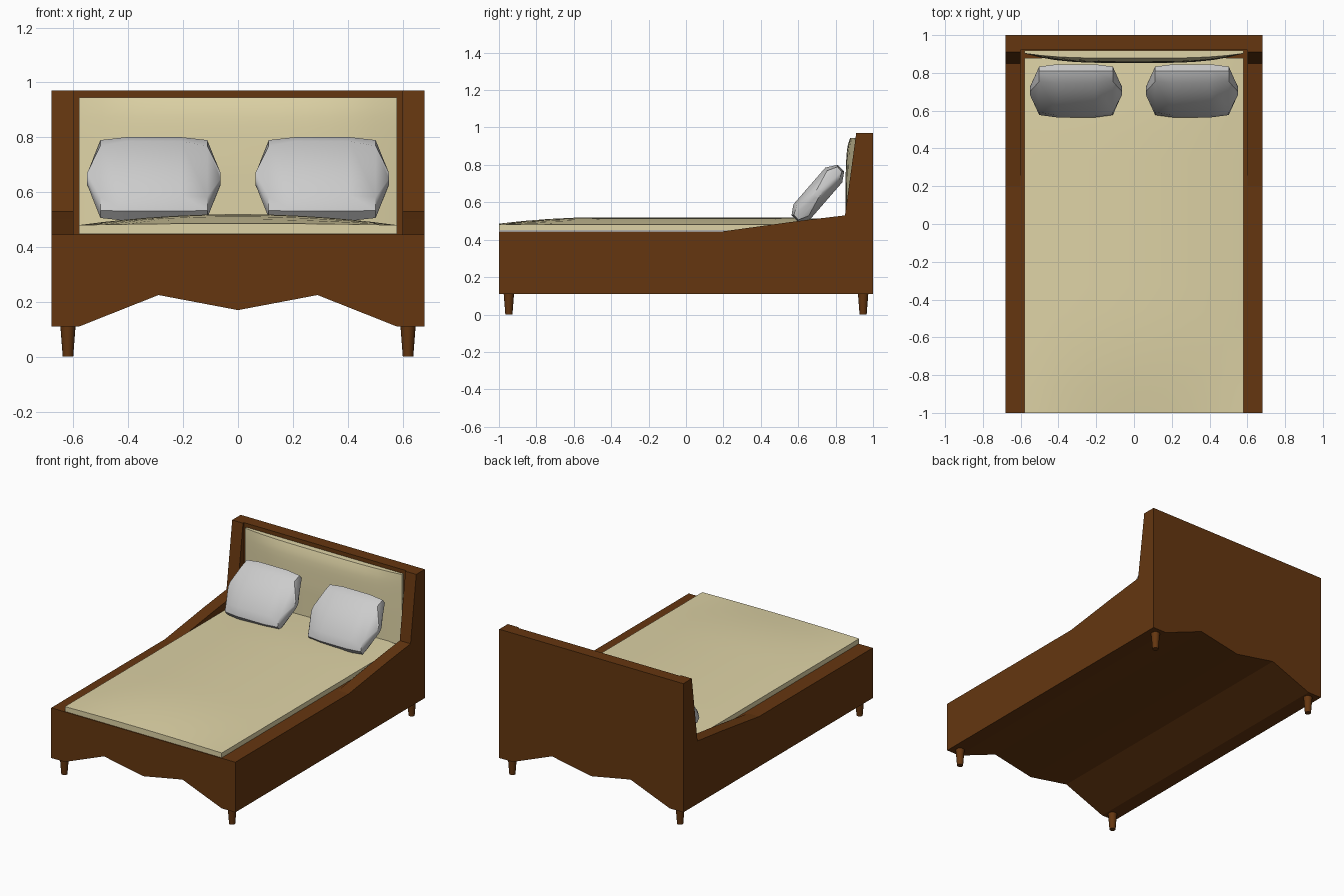
import bpy, bmesh, math
from mathutils import Vector, Matrix

if "Cube" in bpy.data.objects:
    bpy.data.objects.remove(bpy.data.objects["Cube"])


def material(name, color):
    m = bpy.data.materials.new(name)
    m.diffuse_color = (*color, 1)
    m.use_nodes = True
    m.node_tree.nodes["Principled BSDF"].inputs["Base Color"].default_value = m.diffuse_color
    return m


wood = material("wood", (0.13, 0.037, 0.005))
cream = material("cream fabric", (0.73, 0.65, 0.38))


def finish(name, bm, mat=None, smooth=None):
    bmesh.ops.recalc_face_normals(bm, faces=bm.faces[:])
    me = bpy.data.meshes.new(name)
    bm.to_mesh(me)
    bm.free()
    ob = bpy.data.objects.new(name, me)
    bpy.context.collection.objects.link(ob)
    if mat:
        me.materials.append(mat)
    if smooth:
        bpy.ops.object.select_all(action='DESELECT')
        bpy.context.view_layer.objects.active = ob
        ob.select_set(True)
        bpy.ops.object.shade_smooth_by_angle(angle=math.radians(smooth))
    return ob


def prism(name, points, offset, mat):
    bm = bmesh.new()
    f = bm.faces.new([bm.verts.new(p) for p in points])
    r = bmesh.ops.extrude_face_region(bm, geom=[f], use_keep_orig=True)
    verts = [v for v in r["geom"] if isinstance(v, bmesh.types.BMVert)]
    bmesh.ops.translate(bm, vec=Vector(offset), verts=verts)
    return finish(name, bm, mat)


def pad(name, surface, base, mat, n=14):
    """Domed sheet over u, v in -1..1, closed by a flat base."""
    bm = bmesh.new()
    bmesh.ops.create_grid(bm, x_segments=n, y_segments=n, size=1)
    for v in bm.verts:
        v.co = surface(v.co.x, v.co.y)
    rim = [e for e in bm.edges if e.is_boundary]
    r = bmesh.ops.extrude_edge_only(bm, edges=rim)
    for g in r["geom"]:
        if isinstance(g, bmesh.types.BMVert):
            g.co = base(g.co)
    bmesh.ops.holes_fill(bm, edges=[e for e in bm.edges if e.is_boundary], sides=0)
    return finish(name, bm, mat, 40)


# Bed base: scalloped underside running the full length
half = [(0.0, 0.17), (0.29, 0.225), (0.58, 0.11), (0.68, 0.11), (0.68, 0.445)]
outline = half + [(-x, z) for x, z in reversed(half[1:])]
prism("bed_base", [(x, -1, z) for x, z in outline], (0, 2, 0), wood)

# Sloped rails rising into the headboard wings
rail = [(0.2, 0.445), (0.6, 0.5), (0.85, 0.53), (0.91, 0.97), (1, 0.97), (1, 0.445)]
for side, s in (("left", -1), ("right", 1)):
    prism(side + "_rail_wing", [(s * 0.6, y, z) for y, z in rail], (s * 0.08, 0, 0), wood)

# Headboard panel
prism("headboard", [(-0.6, y, z) for y, z in ((0.92, 0.445), (1, 0.445), (1, 0.97), (0.92, 0.97))],
      (1.2, 0, 0), wood)

# Tapered legs
for sx in (-1, 1):
    for sy in (-1, 1):
        bm = bmesh.new()
        bmesh.ops.create_cone(bm, cap_ends=True, segments=16, radius1=0.019, radius2=0.028, depth=0.115,
                              matrix=Matrix.Translation((sx * 0.62, sy * 0.947, 0.0575)))
        finish("front_leg" if sy < 0 else "back_leg", bm, wood, 40)


# Mattress, gently domed and falling away at the foot
def mattress_top(u, v):
    y = -0.06 + 0.94 * v
    foot = min(1, (y + 1) / 0.55)
    head = min(1, (0.9 - y) / 0.35)
    rise = (0.15 + 0.85 * (1 - (1 - foot) ** 2)) * (0.6 + 0.4 * head)
    return Vector((0.58 * u, y, 0.48 + 0.04 * rise * (1 - u * u)))


pad("mattress", mattress_top, lambda c: Vector((c.x, c.y, 0.448)), cream)


# Headboard cushion, bulging forward
def cushion_front(u, v):
    z = 0.6975 + 0.2475 * v
    mid = 0.852 + 0.008 * max(0, v) + 0.018 * max(0, v) ** 6
    return Vector((0.58 * u, mid + (0.903 - mid) * abs(u) ** 3.5, z))


pad("headboard_cushion", cushion_front, lambda c: Vector((c.x, 0.918, c.z)), cream)

# Pillows: octagonal sections pinched toward the side tips
section = [(-0.185, -0.02), (-0.13, -0.06), (0.13, -0.06), (0.18, -0.03),
           (0.185, 0.02), (0.13, 0.06), (-0.13, 0.06), (-0.18, 0.03)]
rings = [(-0.243, 0.12, 0.3), (-0.195, 0.95, 0.7), (-0.1, 1, 1),
         (0.1, 1, 1), (0.195, 0.95, 0.7), (0.243, 0.12, 0.3)]
for side, s in (("left", -1), ("right", 1)):
    bm = bmesh.new()
    loops = [[bm.verts.new((x, a * k, b * t)) for a, b in section] for x, k, t in rings]
    for p, q in zip(loops, loops[1:]):
        for i in range(8):
            j = (i + 1) % 8
            bm.faces.new((p[i], p[j], q[j], q[i]))
    bm.faces.new(loops[0])
    bm.faces.new(loops[-1])
    bm.transform(Matrix.Translation((s * 0.307, 0.705, 0.648)) @ Matrix.Rotation(math.radians(49), 4, 'X'))
    finish(side + "_pillow", bm, None, 40)
